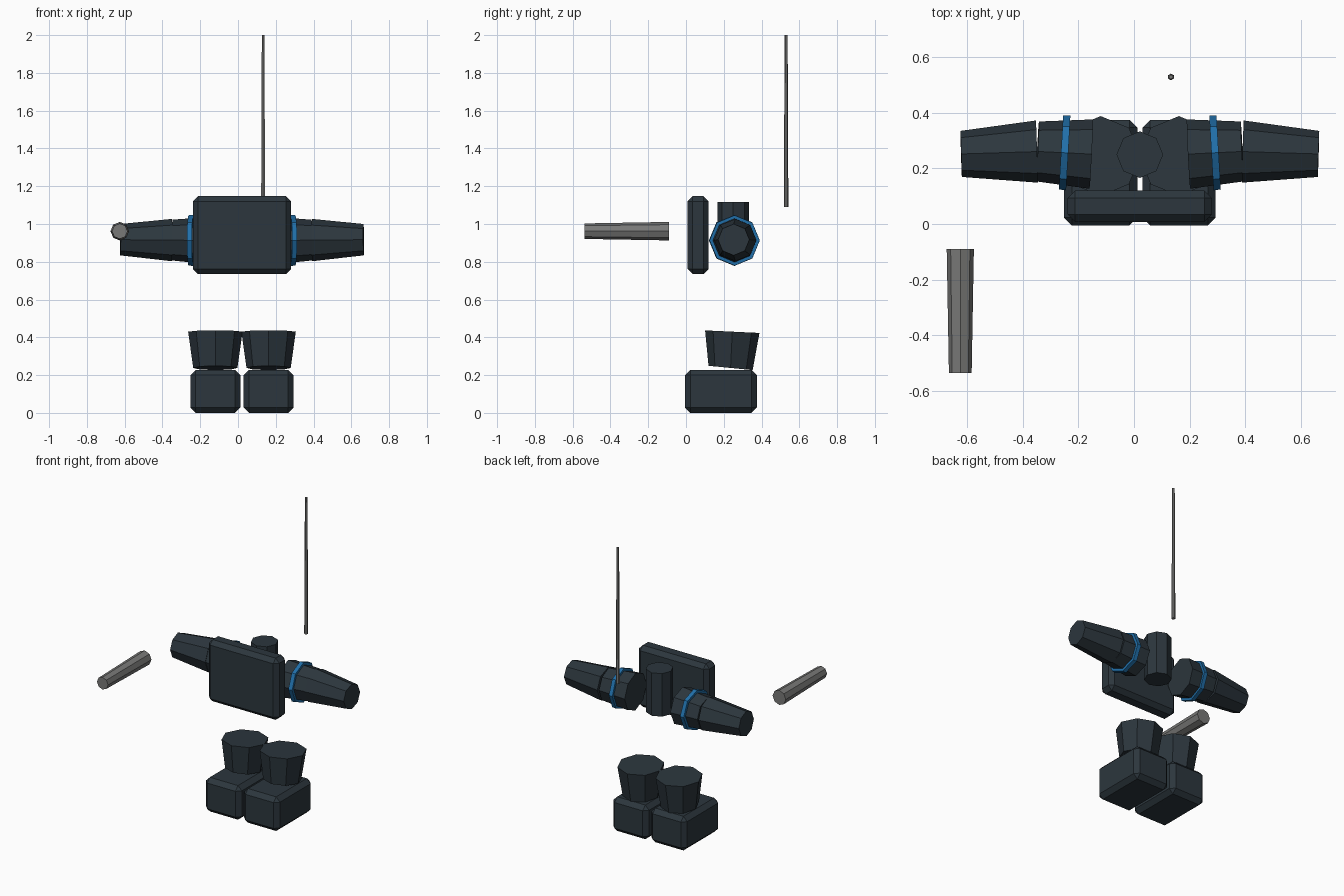
import bpy
import bmesh
from mathutils import Vector, Matrix

if "Cube" in bpy.data.objects:
    bpy.data.objects.remove(bpy.data.objects["Cube"], do_unlink=True)

MID = 0.021  # mirror plane of the body


def material(name, rgb):
    m = bpy.data.materials.new(name)
    m.use_nodes = True
    m.diffuse_color = (*rgb, 1)
    m.node_tree.nodes["Principled BSDF"].inputs["Base Color"].default_value = (*rgb, 1)
    return m


navy = material("dark_navy", (0.025, 0.037, 0.047))
blue = material("blue", (0.015, 0.16, 0.40))
grey = material("grey", (0.19, 0.19, 0.185))


def finish(name, bm, mat):
    me = bpy.data.meshes.new(name)
    bmesh.ops.recalc_face_normals(bm, faces=bm.faces)
    bm.to_mesh(me)
    bm.free()
    me.materials.append(mat)
    ob = bpy.data.objects.new(name, me)
    bpy.context.collection.objects.link(ob)
    return ob


def taper(name, a, b, ra, rb, mat, sides=8):
    """Capped prism from point a (radius ra) to point b (radius rb)."""
    a, b = Vector(a), Vector(b)
    d = b - a
    rot = d.to_track_quat('Z', 'Y').to_matrix().to_4x4()
    bm = bmesh.new()
    bmesh.ops.create_cone(bm, cap_ends=True, segments=sides, radius1=ra, radius2=rb,
                          depth=d.length, matrix=Matrix.Translation((a + b) / 2) @ rot)
    return finish(name, bm, mat)


def block(name, lo, hi, bevel, mat):
    """Box between two corners with chamfered edges."""
    lo, hi = Vector(lo), Vector(hi)
    bm = bmesh.new()
    bmesh.ops.create_cube(bm, size=1, matrix=Matrix.Translation((lo + hi) / 2)
                          @ Matrix.Diagonal((*(hi - lo), 1)))
    bmesh.ops.bevel(bm, geom=bm.edges[:], offset=bevel, segments=1, affect='EDGES')
    return finish(name, bm, mat)


# Chest plate and neck post
block("chest_plate", (MID - 0.26, 0.008, 0.735), (MID + 0.26, 0.12, 1.147), 0.027, navy)
taper("neck", (MID, 0.25, 0.83), (MID, 0.25, 1.117), 0.084, 0.084, navy)

for side, s in (("left", 1), ("right", -1)):
    def at(x, y, z):
        return (MID + s * x, y, z)

    # Arm: upper arm, band and forearm, slightly bent at the elbow
    taper(side + "_upper_arm", at(0.175, 0.252, 0.912), at(0.369, 0.2615, 0.915), 0.125, 0.108, navy)
    taper(side + "_arm_band", at(0.258, 0.256, 0.913), at(0.284, 0.2575, 0.913), 0.135, 0.133, blue)
    taper(side + "_forearm", at(0.371, 0.261, 0.915), at(0.644, 0.2525, 0.917), 0.112, 0.083, navy)

    # Boot with a flared cuff whose base leans back
    x0, x1 = sorted((MID + s * 0.009, MID + s * 0.273))
    block(side + "_boot", (x0, -0.005, 0), (x1, 0.375, 0.228), 0.028, navy)
    cuff = taper(side + "_cuff", at(0.141, 0.236, 0.238), at(0.141, 0.245, 0.43), 0.117, 0.144, navy)
    for v in cuff.data.vertices:
        if v.co.z < 0.3:
            v.co.z -= 0.05 * (v.co.y - 0.236)

# Loose baton in front and thin rod behind
taper("baton", (-0.626, -0.09, 0.962), (-0.626, -0.537, 0.962), 0.049, 0.041, grey)
taper("rod", (0.133, 0.53, 1.09), (0.133, 0.53, 2.0), 0.012, 0.008, grey, sides=6)
